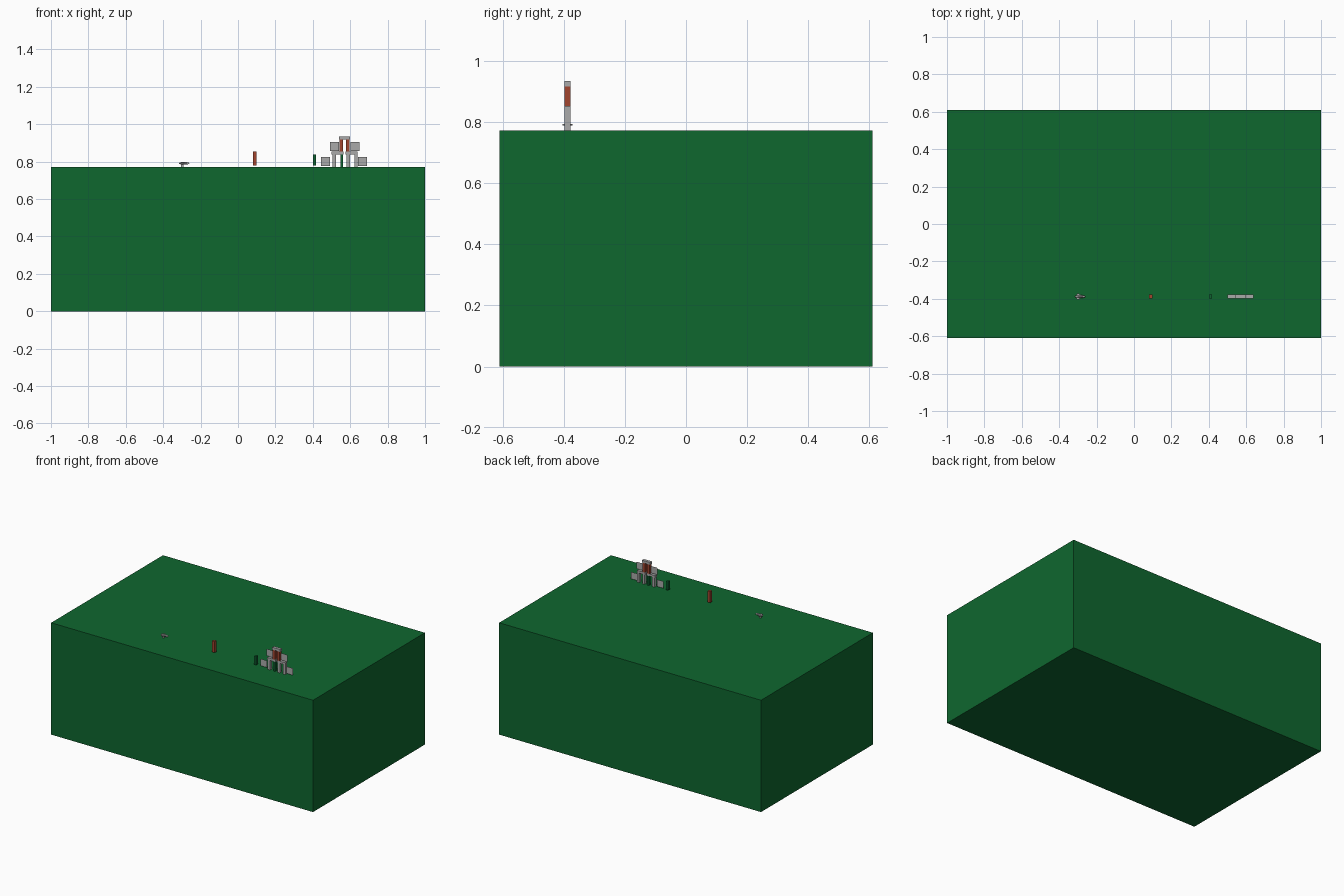
import bpy, math
from mathutils import Matrix

if "Cube" in bpy.data.objects:
    bpy.data.objects.remove(bpy.data.objects["Cube"])


def mat(name, rgb):
    m = bpy.data.materials.new(name)
    m.diffuse_color = (*rgb, 1)
    m.use_nodes = True
    m.node_tree.nodes["Principled BSDF"].inputs["Base Color"].default_value = m.diffuse_color
    return m


GREEN = mat("grass_green", (0.0045, 0.135, 0.028))
DARK = mat("bottle_green", (0.0045, 0.125, 0.032))
RED = mat("brick_red", (0.36, 0.06, 0.028))
GREY = mat("stone_grey", (0.40, 0.40, 0.40))
Y = -0.388   # row on which all small pieces stand
TOP = 0.772  # ground surface


def mesh(name, verts, faces, m):
    me = bpy.data.meshes.new(name)
    me.from_pydata(verts, [], faces)
    me.materials.append(m)
    ob = bpy.data.objects.new(name, me)
    bpy.context.collection.objects.link(ob)
    return ob


def box(name, x0, x1, z0, z1, m, y0=Y - 0.010, y1=Y + 0.010):
    v = [(x, y, z) for x in (x0, x1) for y in (y0, y1) for z in (z0, z1)]
    f = [(0, 1, 3, 2), (4, 6, 7, 5), (0, 4, 5, 1), (2, 3, 7, 6), (0, 2, 6, 4), (1, 5, 7, 3)]
    return mesh(name, v, f, m)


def panel(name, x, z, s=0.024):
    # flat upright square facing the front
    return mesh(name, [(x - s, Y, z - s), (x + s, Y, z - s), (x + s, Y, z + s), (x - s, Y, z + s)],
                [(0, 1, 2, 3)], GREY)


# ground block
box("ground_block", -1, 1, 0, TOP, GREEN, -0.61, 0.61)

# loose upright bars
box("red_bar", 0.080, 0.100, 0.778, 0.855, RED)
box("green_bar", 0.402, 0.418, 0.778, 0.837, DARK)

# tower: two lower arches
for i, (x, right) in enumerate(((0.505, DARK), (0.580, GREY))):
    box(f"lower_post_{i}_left", x, x + 0.018, TOP, 0.838, GREY)
    box(f"lower_post_{i}_right", x + 0.043, x + 0.060 - 0.003 * (1 - i), TOP, 0.838, right)
    box(f"lower_beam_{i}", x - 0.004, x + 0.060, 0.838, 0.853, GREY)

# tower: upper arch
for i, x in enumerate((0.543, 0.578)):
    box(f"upper_post_{i}", x, x + 0.018, 0.853, 0.917, RED)
box("upper_beam", 0.540, 0.600, 0.917, 0.934, GREY)

# square panels beside the tower
for side, xl, xu in (("left", 0.468, 0.515), ("right", 0.666, 0.626)):
    panel(f"lower_panel_{side}", xl, 0.801)
    panel(f"upper_panel_{side}", xu, 0.882)

# small flyer: body, wings and foot
bpy.ops.mesh.primitive_uv_sphere_add(segments=10, ring_count=6, radius=1)
body = bpy.context.object
body.name = "flyer_body"
body.data.transform(Matrix.Translation((-0.288, Y, 0.791)) @ Matrix.Diagonal((0.029, 0.008, 0.008, 1))
                    @ Matrix.Rotation(math.pi / 2, 4, 'Y'))
body.data.materials.append(GREY)
for s, side in ((-1, "front"), (1, "back")):
    v = [(x, Y + s * y, z) for x, y in ((-0.312, 0), (-0.275, 0), (-0.295, 0.016), (-0.304, 0.016))
         for z in (0.788, 0.794)]
    mesh(f"flyer_wing_{side}", v, [(0, 2, 4, 6), (1, 7, 5, 3), (0, 1, 3, 2), (2, 3, 5, 4),
                                   (4, 5, 7, 6), (6, 7, 1, 0)], GREY)
box("flyer_foot", -0.304, -0.292, TOP, 0.788, GREY, Y - 0.004, Y + 0.004)

# make every face point outward
for ob in bpy.context.scene.objects:
    if "panel" in ob.name:
        continue
    bpy.ops.object.select_all(action='DESELECT')
    ob.select_set(True)
    bpy.context.view_layer.objects.active = ob
    bpy.ops.object.mode_set(mode='EDIT')
    bpy.ops.mesh.select_all(action='SELECT')
    bpy.ops.mesh.normals_make_consistent(inside=False)
    bpy.ops.object.mode_set(mode='OBJECT')
